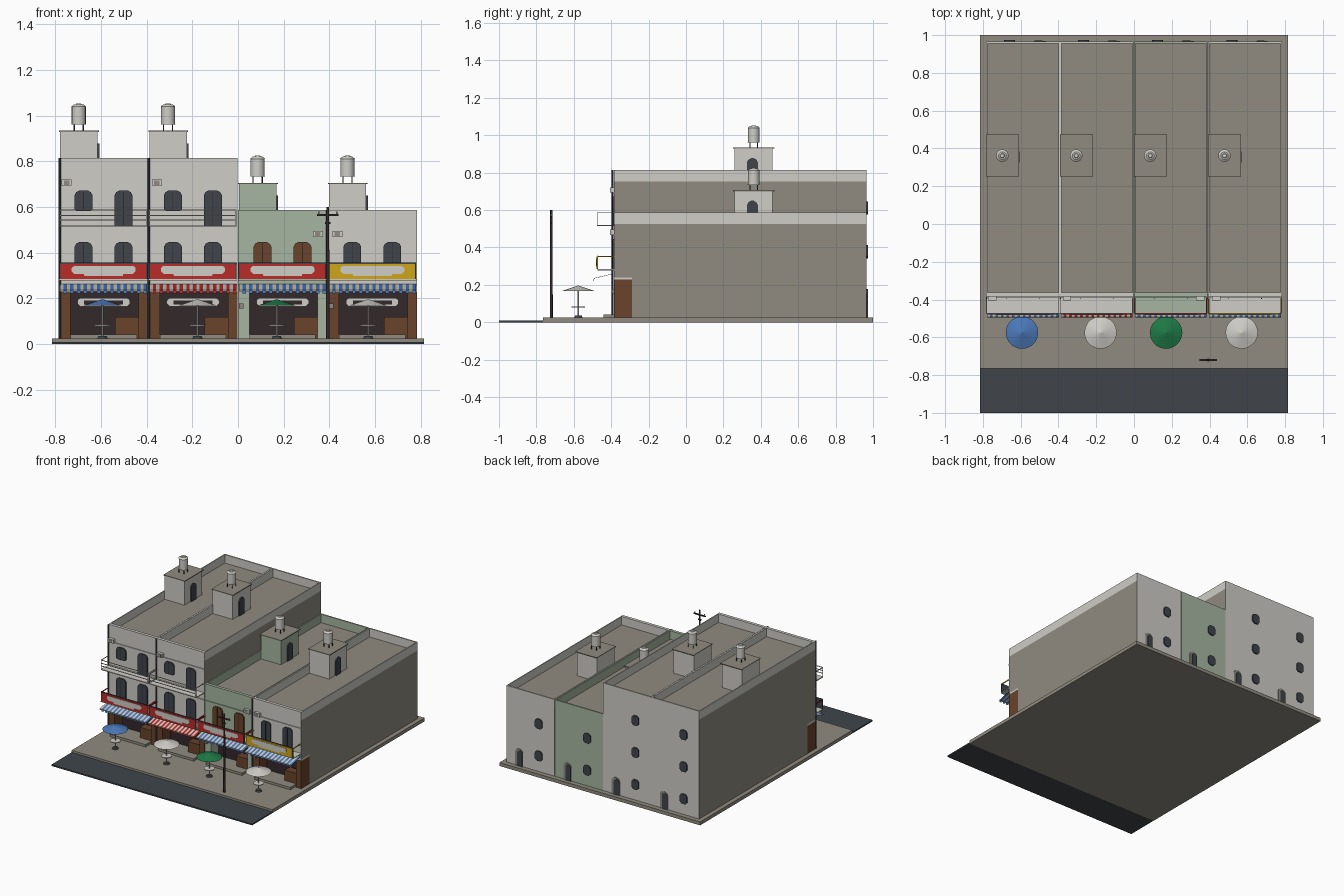
import bpy, bmesh, math
from mathutils import Matrix, Vector

if "Cube" in bpy.data.objects:
    bpy.data.objects.remove(bpy.data.objects["Cube"])


def material(name, r, g, b):
    m = bpy.data.materials.new(name)
    m.use_nodes = True
    m.diffuse_color = (r, g, b, 1)
    bsdf = next(n for n in m.node_tree.nodes if n.type == "BSDF_PRINCIPLED")
    bsdf.inputs["Base Color"].default_value = (r, g, b, 1)
    bsdf.inputs["Roughness"].default_value = 0.8
    return m


PLASTER = material("plaster", .62, .61, .57)
CONCRETE = material("concrete", .28, .26, .215)
SAGE = material("sage wall", .38, .47, .36)
RED = material("red sign", .5, .025, .022)
YELLOW = material("yellow sign", .62, .38, .01)
BLUE = material("blue cloth", .07, .19, .48)
GREEN = material("green cloth", .013, .19, .06)
SLATE = material("slate", .05, .06, .07)
BROWN = material("brown wood", .14, .056, .024)
DARK = material("dark interior", .034, .021, .023)


def finish(name, bm, *mats):
    mesh = bpy.data.meshes.new(name)
    bm.to_mesh(mesh)
    bm.free()
    for m in mats:
        mesh.materials.append(m)
    ob = bpy.data.objects.new(name, mesh)
    bpy.context.collection.objects.link(ob)
    return ob


def box(name, x, y, z, mat, side=None):
    """Box from three (low, high) ranges; side colours the x and z faces."""
    bm = bmesh.new()
    size = [b - a for a, b in (x, y, z)]
    mid = [(a + b) / 2 for a, b in (x, y, z)]
    bmesh.ops.create_cube(bm, size=1, matrix=Matrix.Translation(mid) @ Matrix.Diagonal((*size, 1)))
    bm.normal_update()
    if side:
        for f in bm.faces:
            f.material_index = int(abs(f.normal.y) < .5)
    return finish(name, bm, *([mat, side] if side else [mat]))


def cone(name, x, y, z, r1, r2, mat, n=16):
    bm = bmesh.new()
    bmesh.ops.create_cone(bm, cap_ends=True, segments=n, radius1=r1, radius2=r2, depth=z[1] - z[0],
                          matrix=Matrix.Translation((x, y, (z[0] + z[1]) / 2)))
    for f in bm.faces:
        f.smooth = n > 8 and len(f.verts) == 4
    return finish(name, bm, mat)


def plate(name, origin, w, h, mat, cut_top=.02, cut_low=0, turn=0, depth=.008):
    """Upright plate with clipped corners, facing -y before being turned."""
    a, t, c = w / 2, cut_top, cut_low
    pts = [(-a, c), (-a + c, 0), (a - c, 0), (a, c), (a, h - t), (a - t * .35, h - t * .35),
           (a - t, h), (t - a, h), (t * .35 - a, h - t * .35), (-a, h - t)]
    bm = bmesh.new()
    f = bm.faces.new([bm.verts.new((px, 0, pz)) for px, pz in pts])
    r = bmesh.ops.extrude_face_region(bm, geom=[f])
    bmesh.ops.translate(bm, vec=(0, -depth, 0), verts=[v for v in r["geom"] if isinstance(v, bmesh.types.BMVert)])
    bmesh.ops.remove_doubles(bm, verts=bm.verts, dist=.0001)
    bmesh.ops.recalc_face_normals(bm, faces=bm.faces)
    ob = finish(name, bm, mat)
    ob.matrix_world = Matrix.Translation(origin) @ Matrix.Rotation(turn, 4, "Z")
    return ob


def awning(name, x0, x1, cloth, n=26):
    """Sloping striped sheet; alternate stripes carry a hanging flap."""
    bm = bmesh.new()
    step = (x1 - x0) / n
    for i in range(n):
        a, b = x0 + i * step, x0 + (i + 1) * step
        rows = [(-.385, .262), (-.492, .236), (-.494, .222 if i % 2 else .23)]
        for (ya, za), (yb, zb) in zip(rows, rows[1:]):
            f = bm.faces.new([bm.verts.new(p) for p in ((a, ya, za), (a, yb, zb), (b, yb, zb), (b, ya, za))])
            f.material_index = i % 2
    ob = finish(name, bm, PLASTER, cloth)
    mod = ob.modifiers.new("thickness", "SOLIDIFY")
    mod.thickness = .002


def railing(name, x0, x1, z, mat):
    """Balcony slab with three front rails, end rails and posts."""
    box(name + "_slab", (x0, x1), (-.476, -.383), (z - .006, z), mat)
    for h in (.025, .045, .068):
        box(name + "_rail", (x0, x1), (-.476, -.472), (z + h - .004, z + h), PLASTER)
    for x in (x0, x1 - .004):
        box(name + "_end_rail", (x, x + .004), (-.476, -.385), (z + .064, z + .068), PLASTER)
        box(name + "_post", (x, x + .004), (-.476, -.472), (z, z + .068), PLASTER)


# Ground
box("road", (-.815, .815), (-1, -.765), (0, .01), SLATE)
box("pavement", (-.815, .815), (-.765, 1), (0, .025), CONCRETE)

FRONT, BACK, BASE, SHOP_TOP, W = -.385, .965, .025, .24, .39


def house(x0, wall, roof, sign, cloth, pane, tall):
    x1, xc, top = x0 + W, x0 + W / 2, roof + .062
    # Body, with the shop set back under the upper floors
    box("upper_body", (x0, x1), (FRONT, BACK), (SHOP_TOP, roof), wall, CONCRETE)
    box("lower_body", (x0, x1), (-.29, BACK), (BASE, SHOP_TOP), wall, CONCRETE)
    box("front_parapet", (x0, x1), (FRONT, FRONT + .022), (roof, top), wall)
    box("back_parapet", (x0, x1), (BACK - .01, BACK), (roof, top), wall)
    for x in (x0, x1 - .007):
        box("side_parapet", (x, x + .007), (FRONT, BACK), (roof, top), wall)
    # Facade ledges
    for z in ((.465, .69) if tall else (.465,)):
        box("ledge", (x0, x1), (FRONT - .006, FRONT), (z - .004, z + .004), wall)
    # Shop front
    pier = SAGE if wall is SAGE else BROWN
    box("shop_back", (x0 + .01, x1 - .01), (-.295, -.29), (BASE, SHOP_TOP), DARK)
    for a, b in ((x0, x0 + .05), (x1 - .042, x1)):
        box("shop_pier", (a, b), (FRONT, -.29), (BASE, .228), pier)
        box("shop_side_wall", (a, b), (FRONT + .004, -.29), (.228, SHOP_TOP), wall)
    box("counter", (x1 - .145, x1 - .042), (-.37, -.31), (BASE, .118), BROWN)
    box("step", (xc - .145, xc + .145), (-.44, -.30), (BASE, .042), CONCRETE)
    plate("shop_window_band", (xc, -.296, .165), .23, .036, PLASTER, .012, .012, depth=.006)
    box("shop_window_glass", (xc - .085, xc + .085), (-.306, -.302), (.174, .191), DARK)
    awning("awning", x0 + .005, x1 - .005, cloth)
    # Sign balcony
    box("sign_balcony_slab", (x0, x1), (-.474, -.383), (.278, .284), wall)
    box("sign_frame", (x0 + .002, x1 - .004), (-.474, -.470), (.28, .356), SLATE)
    box("sign_panel", (x0 + .007, x1 - .009), (-.478, -.474), (.285, .351), sign)
    plate("sign_light_band", (xc, -.478, .307), .28, .034, PLASTER, .01, .012, depth=.003)
    plate("sign_light_strip", (xc, -.478, .297), .17, .012, PLASTER, .003, .003, depth=.003)
    for x in (x0 + .002, x1 - .008):
        box("sign_side_rail", (x, x + .005), (-.472, FRONT), (.348, .354), sign)
    # Front openings
    for i, x in enumerate((x0 + .107, x0 + .282)):
        plate("balcony_door", (x, FRONT, .284), .078, .162, pane, .02)
        box("door_mullion", (x - .0015, x + .0015), (-.396, -.392), (.284, .44), DARK)
        if tall:
            z = .52 if i else .582
            plate("upper_opening", (x, FRONT, z), .078, .672 - z, pane, .02, 0 if i else .008)
            box("upper_mullion", (x - .0015, x + .0015), (-.396, -.392), (z, .668), DARK)
    if tall:
        railing("balcony", x0 + .002, x1 - .004, .52, wall)
    # Back door and windows
    plate("back_door_surround", (x0 + .285, BACK, BASE), .064, .125, CONCRETE, .024, turn=math.pi, depth=.004)
    plate("back_door", (x0 + .278, BACK, BASE), .042, .115, SLATE, .018, turn=math.pi, depth=.007)
    for z in ((.14, .375, .61) if tall else (.14, .375)):
        plate("back_window", (x0 + .125, BACK, z - .035), .058, .072, SLATE, .018, .014, turn=math.pi)
    # Stair hut on the roof
    hut = roof + .175
    box("stair_hut", (x0 + .005, x0 + .168), (.258, .462), (roof, hut), wall)
    box("hut_roof", (x0, x0 + .174), (.252, .474), (hut, hut + .006), CONCRETE)
    plate("hut_door", (x0 + .168, .355, roof), .058, .125, SLATE, .022, turn=math.pi / 2)
    # Water tank
    tx, ty, tz = x0 + .086, .362, hut + .006
    for sx in (-.02, .02):
        for sy in (-.02, .02):
            cone("tank_leg", tx + sx, ty + sy, (tz, tz + .03), .003, .003, SLATE, 6)
    cone("tank_stand", tx, ty, (tz + .027, tz + .03), .032, .032, PLASTER)
    cone("tank_body", tx, ty, (tz + .03, tz + .105), .031, .031, PLASTER)
    cone("tank_shoulder", tx, ty, (tz + .105, tz + .115), .033, .02, PLASTER)
    cone("tank_cap", tx, ty, (tz + .115, tz + .119), .013, .01, PLASTER)


house(-.783, PLASTER, .753, RED, BLUE, SLATE, True)
house(-.392, PLASTER, .753, RED, RED, SLATE, True)
house(0, SAGE, .525, RED, BLUE, BROWN, False)
house(.393, PLASTER, .525, YELLOW, BLUE, SLATE, False)

# Drain pipes and air conditioners
for x, h in ((-.78, .815), (-.39, .815), (.39, .585)):
    cone("drain_pipe", x, -.392, (BASE, h), .005, .005, SLATE, 8)
for x, z in ((-.75, .69), (-.355, .69), (.35, .465), (.435, .465)):
    box("air_conditioner", (x - .022, x + .022), (-.405, -.383), (z + .003, z + .03), PLASTER)
    box("fan_grille", (x - .012, x + .012), (-.407, -.405), (z + .007, z + .025), CONCRETE)
for x in (.015, .408):
    box("meter_box", (x - .01, x + .01), (-.395, -.383), (.155, .177), CONCRETE)

# Cafe umbrellas and tables
for x, cloth in ((-.593, BLUE), (-.177, PLASTER), (.17, GREEN), (.57, PLASTER)):
    y = -.575
    cone("umbrella_top", x, y, (.168, .196), .086, .002, cloth, 20)
    cone("umbrella_pole", x, y, (BASE, .17), .004, .004, PLASTER, 8)
    cone("umbrella_base", x, y, (BASE, .035), .022, .018, SLATE)
    cone("table_top", x, y, (.08, .085), .036, .036, PLASTER)

# Utility pole
cone("utility_pole", .393, -.72, (BASE, .6), .008, .006, DARK, 10)
for z in (.565, .53):
    half = .047 if z > .55 else .012
    box("pole_crossarm", (.393 - half, .393 + half), (-.724, -.716), (z - .004, z + .004), DARK)
for sx in (-.04, .04):
    cone("insulator", .393 + sx, -.72, (.569, .58), .004, .003, PLASTER, 8)
